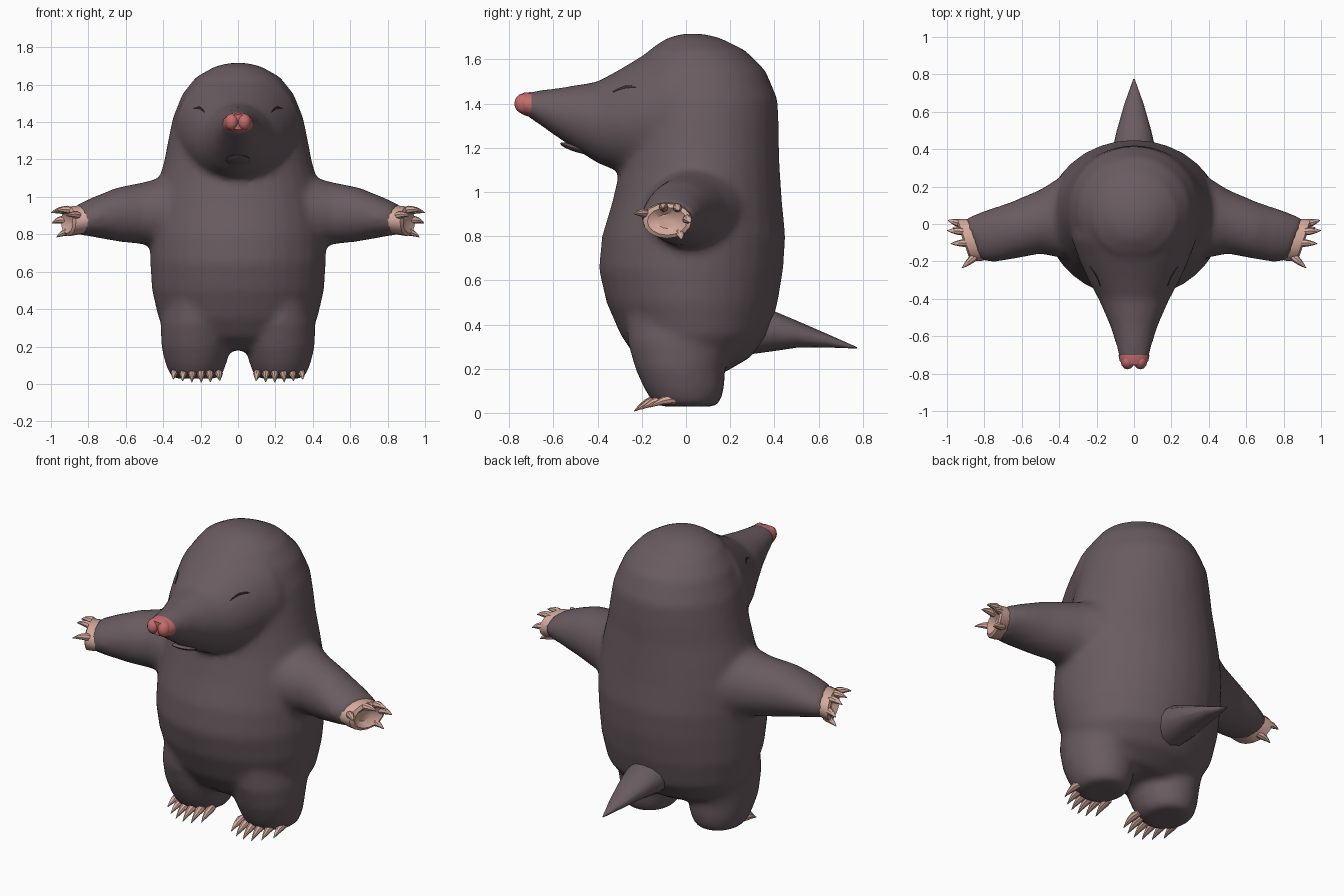
import bpy, bmesh, math
from mathutils import Vector

if "Cube" in bpy.data.objects:
    bpy.data.objects.remove(bpy.data.objects["Cube"])


def material(name, rgb):
    m = bpy.data.materials.new(name)
    m.diffuse_color = (*rgb, 1)
    m.use_nodes = True
    m.node_tree.nodes["Principled BSDF"].inputs["Base Color"].default_value = m.diffuse_color
    return m


FUR = material("fur", (0.142, 0.106, 0.119))
CREASE = material("dark_crease", (0.055, 0.04, 0.045))
SKIN = material("paw_skin", (0.66, 0.40, 0.33))
PINK = material("nose_pink", (0.56, 0.15, 0.15))


def loft(bm, rings, n=24):
    """Closed skin through rings given as (centre, u, v)."""
    loops = []
    for c, u, v in rings:
        loops.append([bm.verts.new(Vector(c) + Vector(u) * math.cos(a) + Vector(v) * math.sin(a))
                      for a in (2 * math.pi * i / n for i in range(n))])
    for a, b in zip(loops, loops[1:]):
        for i in range(n):
            j = (i + 1) % n
            bm.faces.new((a[i], a[j], b[j], b[i]))
    bm.faces.new(loops[0][::-1])
    bm.faces.new(loops[-1])


def finish(bm, name, mat, angle=60):
    bmesh.ops.recalc_face_normals(bm, faces=bm.faces)
    me = bpy.data.meshes.new(name)
    bm.to_mesh(me)
    bm.free()
    ob = bpy.data.objects.new(name, me)
    bpy.context.collection.objects.link(ob)
    me.materials.append(mat)
    shade(ob, angle)
    return ob


def shade(ob, angle):
    bpy.ops.object.select_all(action='DESELECT')
    ob.select_set(True)
    bpy.context.view_layer.objects.active = ob
    bpy.ops.object.shade_smooth_by_angle(angle=math.radians(angle))


def z_rings(rows, cx=0):
    """Rows of height, front y, back y, half width."""
    return [((cx, (f + b) / 2, z), (w, 0, 0), (0, (b - f) / 2, 0)) for z, f, b, w in rows]


def y_rings(rows):
    """Rows of y, top z, bottom z, half width."""
    return [((0, y, (t + b) / 2), (w, 0, 0), (0, 0, (t - b) / 2)) for y, t, b, w in rows]


def x_rings(rows, s):
    """Rows of x, bottom z, top z, front y, back y, slant."""
    return [((s * x, (f + k) / 2, (b + t) / 2), (s * sl * (k - f) / 2, (k - f) / 2, 0), (0, 0, (t - b) / 2))
            for x, b, t, f, k, sl in rows]


def claw(bm, base, tip, r, bend):
    """Tapered, slightly curved digit."""
    base, tip, bend = Vector(base), Vector(tip), Vector(bend)
    d = (tip - base).normalized()
    u = d.orthogonal().normalized()
    v = d.cross(u)
    rows = []
    for t, k in ((0, 0.8), (0.3, 1), (0.55, 0.8), (0.8, 0.45), (1, 0.08)):
        c = base.lerp(tip, t) + bend * (4 * t * (1 - t))
        rows.append((c, u * r * k, v * r * k))
    loft(bm, rows, 8)


# Furry body: torso, snout, arms and legs fused into one skin
bm = bmesh.new()
loft(bm, z_rings([
    (0.18, -0.12, 0.17, 0.22), (0.25, -0.225, 0.29, 0.36), (0.35, -0.295, 0.375, 0.425),
    (0.5, -0.36, 0.415, 0.46), (0.65, -0.395, 0.44, 0.47), (0.8, -0.38, 0.45, 0.47),
    (0.95, -0.335, 0.435, 0.455), (1.1, -0.30, 0.425, 0.42), (1.2, -0.29, 0.42, 0.393),
    (1.3, -0.28, 0.42, 0.374), (1.42, -0.27, 0.415, 0.35), (1.55, -0.23, 0.36, 0.298),
    (1.64, -0.17, 0.27, 0.225), (1.695, -0.09, 0.16, 0.13), (1.716, -0.02, 0.08, 0.05)]), 32)
loft(bm, y_rings([
    (-0.73, 1.45, 1.35, 0.075), (-0.65, 1.462, 1.295, 0.095), (-0.55, 1.475, 1.225, 0.125),
    (-0.4, 1.50, 1.13, 0.19), (-0.3, 1.555, 1.09, 0.245), (-0.2, 1.615, 1.06, 0.29),
    (-0.08, 1.685, 1.03, 0.335), (0.1, 1.69, 1.0, 0.35)]), 32)
for s in (-1, 1):
    loft(bm, x_rings([
        (0.15, 0.70, 1.10, -0.2, 0.3, 0), (0.35, 0.71, 1.12, -0.19, 0.28, 0),
        (0.5, 0.745, 1.08, -0.16, 0.185, 0), (0.65, 0.762, 1.05, -0.185, 0.115, 0.1),
        (0.77, 0.785, 1.0, -0.203, 0.07, 0.25), (0.865, 0.80, 0.955, -0.198, 0.03, 0.35)], s))
    loft(bm, z_rings([
        (0.028, -0.115, 0.135, 0.115), (0.06, -0.16, 0.16, 0.145), (0.12, -0.195, 0.175, 0.167),
        (0.2, -0.23, 0.178, 0.185), (0.32, -0.265, 0.22, 0.19), (0.45, -0.27, 0.25, 0.17)], s * 0.225))
body = finish(bm, "body", FUR)
remesh = body.modifiers.new("fuse", 'REMESH')
remesh.mode = 'VOXEL'
remesh.voxel_size = 0.02
smooth = body.modifiers.new("soften", 'SMOOTH')
smooth.factor = 0.5
smooth.iterations = 7
fused = bpy.data.meshes.new_from_object(body.evaluated_get(bpy.context.evaluated_depsgraph_get()))
body.modifiers.clear()
body.data = fused
if not fused.materials:
    fused.materials.append(FUR)
shade(body, 80)

# Tail
bm = bmesh.new()
loft(bm, y_rings([(0.25, 0.5, 0.26, 0.12), (0.4, 0.46, 0.28, 0.115), (0.5, 0.418, 0.295, 0.092),
                  (0.64, 0.357, 0.296, 0.052), (0.775, 0.297, 0.291, 0.004)]), 12)
finish(bm, "tail", FUR)

# Nose with two lobes
bm = bmesh.new()
loft(bm, y_rings([(-0.70, 1.452, 1.337, 0.083), (-0.73, 1.450, 1.347, 0.077),
                  (-0.755, 1.440, 1.36, 0.06)]), 16)
for s in (-1, 1):
    lobe = bmesh.ops.create_uvsphere(bm, u_segments=12, v_segments=8, radius=1)["verts"]
    for v in lobe:
        v.co = Vector((s * 0.034 + v.co.x * 0.037, -0.735 + v.co.y * 0.042, 1.40 + v.co.z * 0.045))
finish(bm, "nose", PINK)

# Lower lip
bm = bmesh.new()
bmesh.ops.create_uvsphere(bm, u_segments=16, v_segments=8, radius=1)
for v in bm.verts:
    x, y, z = v.co
    v.co = (x * 0.068, -0.50 + y * 0.07, 1.197 + z * 0.016 - y * 0.022)
finish(bm, "lower_lip", FUR)

# Closed eyes: thin creases lying on the fur
for s, side in ((-1, "left"), (1, "right")):
    bm = bmesh.new()
    rows = []
    for i in range(9):
        t = i / 8
        guess = Vector((s * (0.18 + 0.06 * t), -0.33 + 0.10 * t, 1.453 + 0.024 * t + 0.014 * math.sin(math.pi * t)))
        hit, co, normal, _ = body.closest_point_on_mesh(guess)
        r = 0.002 + 0.006 * math.sin(math.pi * t)
        rows.append((co, normal * 0.004, Vector((0, 0, r))))
    loft(bm, rows, 8)
    finish(bm, side + "_eye", CREASE)

# Hands: cupped palm with five digits
DIGITS = [((0.84, -0.165, 0.895), (0.92, -0.235, 0.90)), ((0.88, -0.10, 0.925), (0.98, -0.105, 0.925)),
          ((0.905, -0.04, 0.925), (1.0, -0.035, 0.915)), ((0.92, 0.0, 0.875), (0.995, 0.02, 0.86)),
          ((0.89, -0.03, 0.815), (0.97, -0.02, 0.785))]
for s, side in ((-1, "left"), (1, "right")):
    bm = bmesh.new()
    loft(bm, x_rings([
        (0.80, 0.81, 0.95, -0.185, 0.02, 0.35), (0.86, 0.797, 0.953, -0.198, 0.028, 0.35),
        (0.905, 0.79, 0.948, -0.195, 0.025, 0.35), (0.915, 0.805, 0.93, -0.175, 0.005, 0.35),
        (0.885, 0.835, 0.90, -0.13, -0.04, 0.35)], s), 16)
    for base, tip in DIGITS:
        claw(bm, (s * base[0], *base[1:]), (s * tip[0], *tip[1:]), 0.021, (0, 0, 0.008))
    finish(bm, side + "_hand", SKIN, 40)

# Foot claws
for s, side in ((-1, "left"), (1, "right")):
    bm = bmesh.new()
    for i in range(6):
        x = 0.105 + 0.046 * i
        y = -0.235 + 0.008 * (i - 2) ** 2
        claw(bm, (s * x, y + 0.12, 0.06), (s * (x + 0.004 * (i - 2)), y, 0.008 + 0.002 * (i - 2) ** 2),
             0.022, (0, 0, 0.012))
    finish(bm, side + "_foot_claws", SKIN, 40)
